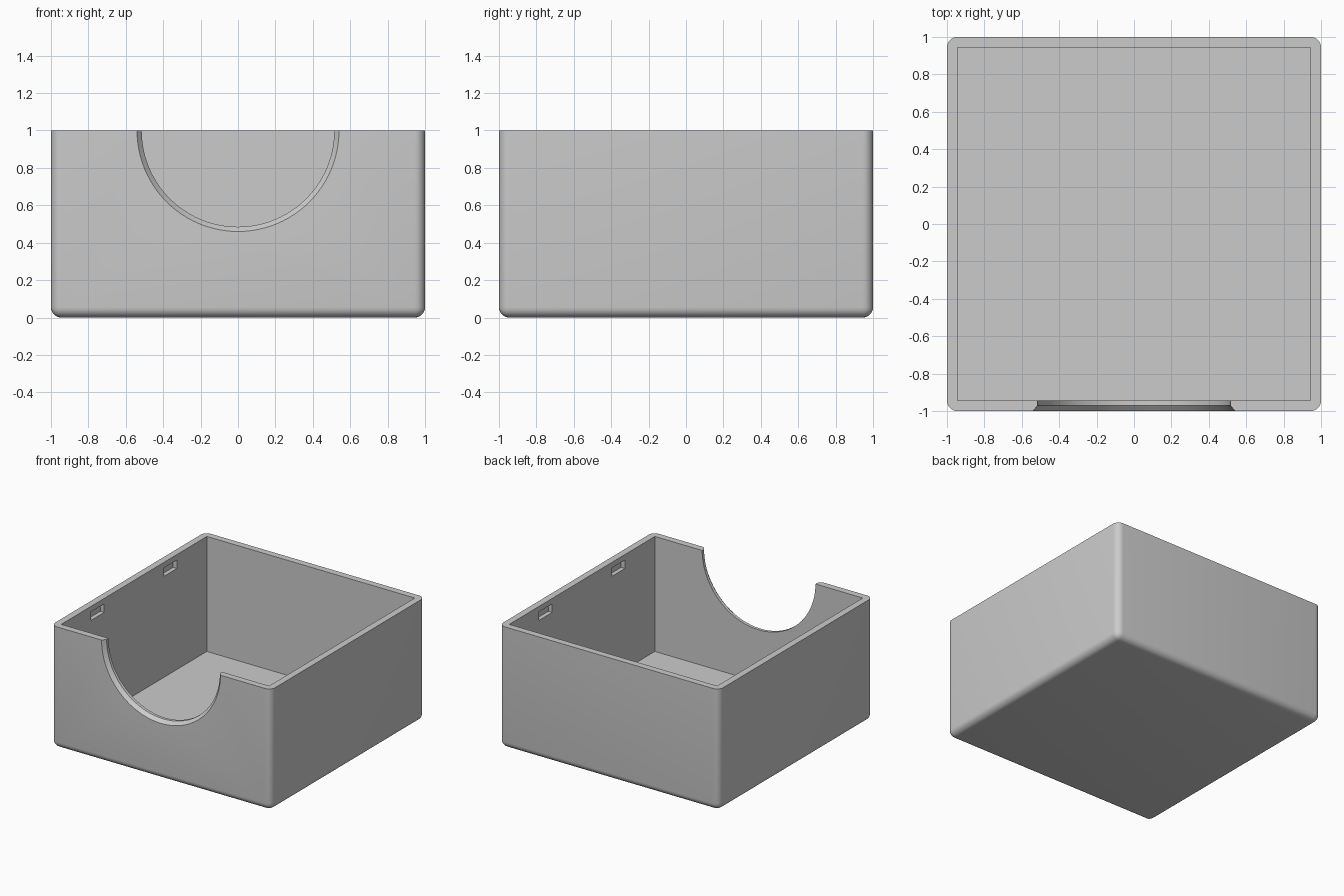
import bpy, bmesh, math

WALL = 0.055      # wall and floor thickness, also the outer corner radius

default_cube = bpy.data.objects.get("Cube")
if default_cube:
    bpy.data.objects.remove(default_cube, do_unlink=True)

# Single flat colour
grey = bpy.data.materials.new("plain_grey")
grey.use_nodes = True
colour = (0.6, 0.6, 0.6, 1)
grey.diffuse_color = colour
grey.node_tree.nodes["Principled BSDF"].inputs["Base Color"].default_value = colour


def make_object(name, bm):
    bmesh.ops.recalc_face_normals(bm, faces=bm.faces[:])
    mesh = bpy.data.meshes.new(name)
    bm.to_mesh(mesh)
    bm.free()
    mesh.materials.append(grey)
    obj = bpy.data.objects.new(name, mesh)
    bpy.context.collection.objects.link(obj)
    return obj


def block(low, high):
    """Box mesh between two opposite corners."""
    bm = bmesh.new()
    bmesh.ops.create_cube(bm, size=1)
    for v in bm.verts:
        v.co = [(a + b) / 2 + c * (b - a) for a, b, c in zip(low, high, v.co)]
    return bm


def lathe_y(profile, z, steps=96):
    """Closed solid of (y, radius) rings around an axis along y."""
    bm = bmesh.new()
    rings = []
    for y, r in profile:
        angles = [2 * math.pi * i / steps for i in range(steps)]
        rings.append([bm.verts.new((r * math.cos(a), y, z + r * math.sin(a))) for a in angles])
    for a, b in zip(rings, rings[1:]):
        for i in range(steps):
            j = (i + 1) % steps
            bm.faces.new((a[i], a[j], b[j], b[i]))
    bm.faces.new(rings[0])
    bm.faces.new(rings[-1])
    return bm


def cut(target, name, bm):
    cutter = make_object(name, bm)
    cutter.hide_render = True
    mod = target.modifiers.new(name, 'BOOLEAN')
    mod.operation = 'DIFFERENCE'
    mod.solver = 'EXACT'
    mod.object = cutter
    bpy.context.view_layer.objects.active = target
    bpy.ops.object.modifier_apply(modifier=mod.name)
    bpy.data.objects.remove(cutter, do_unlink=True)


# Outer body: rounded everywhere except the open rim
bm = block((-1, -1, 0), (1, 1, 1))
rounded = [e for e in bm.edges if min(v.co.z for v in e.verts) < 0.5]
bmesh.ops.bevel(bm, geom=rounded, offset=WALL, segments=6, profile=0.5, affect='EDGES')
box = make_object("open_box", bm)

# Square-cornered cavity
inner = 1 - WALL
cut(box, "cavity", block((-inner, -inner, WALL), (inner, inner, 1.2)))

# Half-round opening in the front wall with a chamfered outer lip
cut(box, "front_opening", lathe_y([(-1.03, 0.565), (-0.97, 0.515), (-0.9, 0.515)], 1))

# Shallow catch slots high on the inside of both side walls
for side in (-1, 1):
    for y in (-inner / 2, inner / 2):
        xs = sorted((side * 0.9, side * 0.98))
        cut(box, "catch_slot", block((xs[0], y - 0.084, 0.885), (xs[1], y + 0.084, 0.955)))

# Smooth the rounded edges, keep the rest crisp
bpy.ops.object.select_all(action='DESELECT')
box.select_set(True)
bpy.context.view_layer.objects.active = box
bpy.ops.object.shade_smooth_by_angle(angle=math.radians(30))
